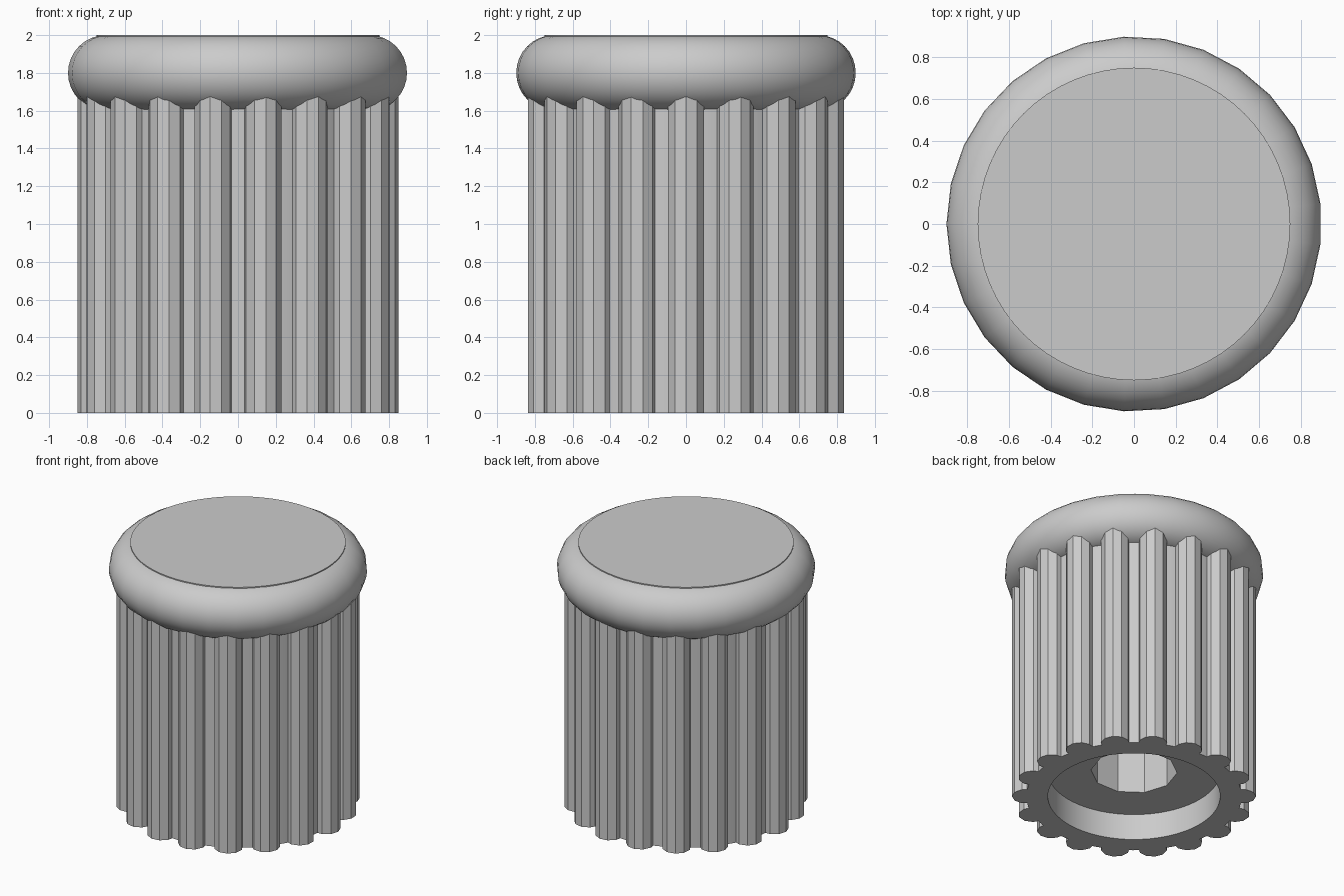
import bpy, bmesh
from math import cos, sin, pi, radians

cube = bpy.data.objects.get("Cube")
if cube:
    bpy.data.objects.remove(cube, do_unlink=True)

grey = bpy.data.materials.new("plain grey")
grey.use_nodes = True
grey.diffuse_color = (0.6, 0.6, 0.6, 1)
grey.node_tree.nodes["Principled BSDF"].inputs["Base Color"].default_value = (0.6, 0.6, 0.6, 1)


def ring(bm, radius, z, sides, centre=(0, 0), turn=0):
    """Closed loop of vertices; returns verts and edges."""
    verts = []
    for i in range(sides):
        a = turn + 2 * pi * i / sides
        verts.append(bm.verts.new((centre[0] + radius * cos(a), centre[1] + radius * sin(a), z)))
    edges = [bm.edges.new((verts[i], verts[(i + 1) % sides])) for i in range(sides)]
    return verts, edges


def join(bm, a, b):
    """Quad strip between two equal loops."""
    n = len(a[0])
    for i in range(n):
        j = (i + 1) % n
        bm.faces.new((a[0][i], a[0][j], b[0][j], b[0][i]))


def finish(obj):
    obj.data.materials.clear()
    obj.data.materials.append(grey)
    bpy.ops.object.select_all(action='DESELECT')
    obj.select_set(True)
    bpy.context.view_layer.objects.active = obj
    bpy.ops.object.shade_smooth_by_angle(angle=radians(30))


def make(name, bm):
    bmesh.ops.recalc_face_normals(bm, faces=bm.faces)
    mesh = bpy.data.meshes.new(name)
    bm.to_mesh(mesh)
    bm.free()
    obj = bpy.data.objects.new(name, mesh)
    bpy.context.collection.objects.link(obj)
    finish(obj)


# Core with flat cap, round underside recess and ten-sided shaft hole
bm = bmesh.new()
SIDES = 64
loops = [ring(bm, r, z, SIDES) for r, z in ((0.75, 2), (0.75, 0), (0.6, 0), (0.6, 0.2))]
for a, b in zip(loops, loops[1:]):
    join(bm, a, b)
bm.faces.new(loops[0][0])
hole = [ring(bm, 0.3, z, 10) for z in (0.2, 1.6)]
join(bm, *hole)
bm.faces.new(hole[1][0])
bmesh.ops.triangle_fill(bm, use_beauty=True, edges=loops[-1][1] + hole[0][1])
make("core", bm)

# Grip ribs: ten-sided bars sunk halfway into the core
bm = bmesh.new()
RIBS = 18
for k in range(RIBS):
    a = 2 * pi * k / RIBS
    centre = (0.75 * cos(a), 0.75 * sin(a))
    low, high = (ring(bm, 0.1, z, 10, centre, a) for z in (0, 1.8))
    join(bm, low, high)
    bm.faces.new(low[0])
    bm.faces.new(high[0])
make("grip_ribs", bm)

# Rounded rim
bpy.ops.mesh.primitive_torus_add(major_segments=29, minor_segments=32, major_radius=0.7,
                                 minor_radius=0.2, location=(0, 0, 1.8), rotation=(0, 0, pi))
rim = bpy.context.object
rim.name = "rounded_rim"
finish(rim)
